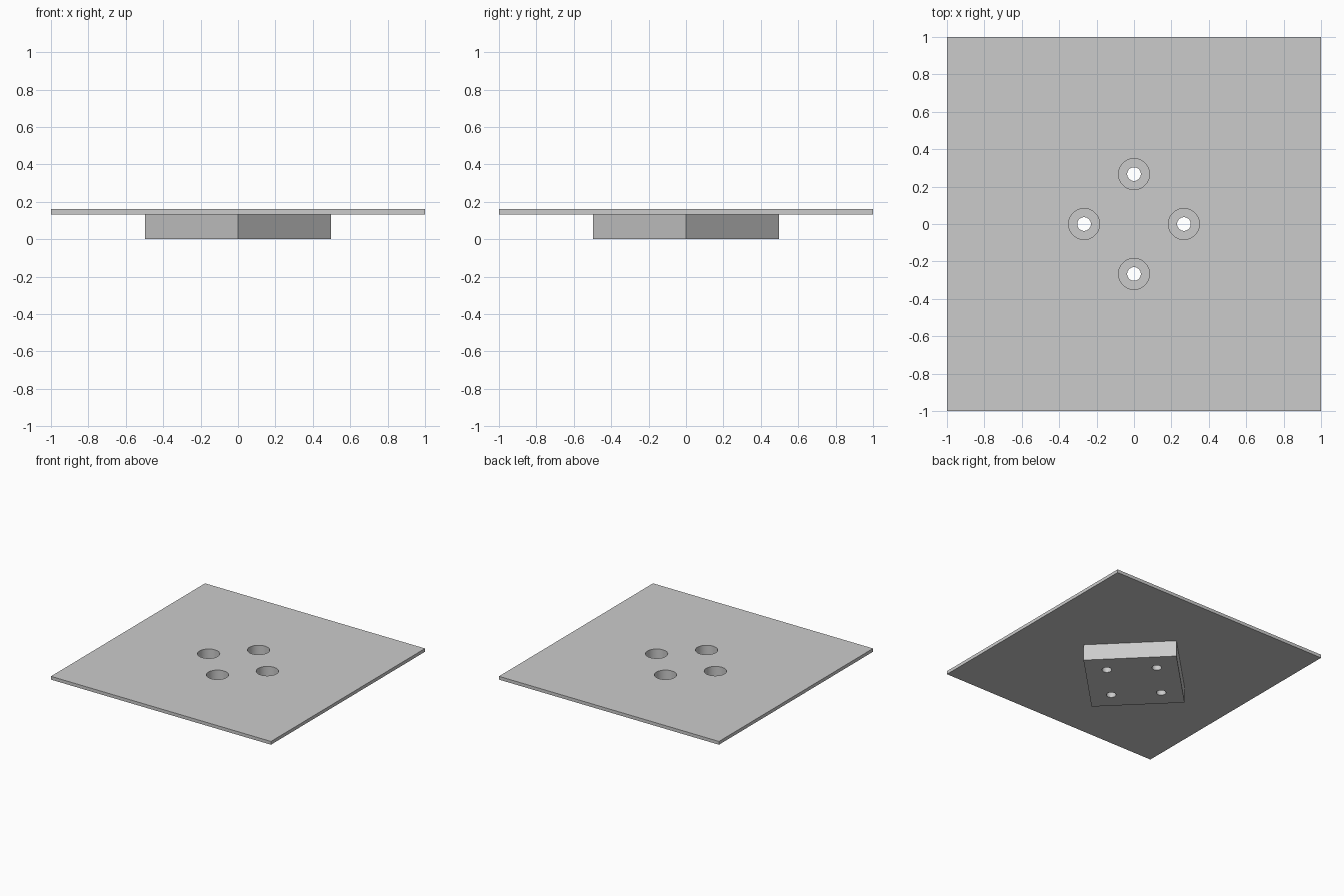
import bpy
from math import radians, cos, sin

if "Cube" in bpy.data.objects:
    bpy.data.objects.remove(bpy.data.objects["Cube"], do_unlink=True)

# Main dimensions
HEIGHT = 0.16
BLOCK_TOP = 0.133
BLOCK_HALF_DIAGONAL = 0.497
BORE_FLOOR = 0.053
BORE_RADIUS, HOLE_RADIUS = 0.083, 0.0365
BOLT_CIRCLE = 0.267

grey = bpy.data.materials.new("plain grey")
grey.use_nodes = True
colour = (0.6, 0.6, 0.6, 1)
grey.diffuse_color = colour
grey.node_tree.nodes["Principled BSDF"].inputs["Base Color"].default_value = colour


def box(name, side, bottom, top, turn=0):
    bpy.ops.mesh.primitive_cube_add(size=1, location=(0, 0, (bottom + top) / 2))
    part = bpy.context.object
    part.name = name
    part.scale = (side, side, top - bottom)
    part.rotation_euler.z = radians(turn)
    bpy.ops.object.transform_apply(location=True, rotation=True, scale=True)
    part.data.materials.append(grey)
    return part


def cut_cylinder(part, x, y, radius, bottom, top):
    bpy.ops.mesh.primitive_cylinder_add(
        vertices=48, radius=radius, depth=top - bottom,
        location=(x, y, (bottom + top) / 2))
    cutter = bpy.context.object
    cutter.hide_render = True
    cutter.data.materials.append(grey)
    bpy.context.view_layer.objects.active = part
    cut = part.modifiers.new("bore", 'BOOLEAN')
    cut.operation = 'DIFFERENCE'
    cut.solver = 'EXACT'
    cut.object = cutter
    bpy.ops.object.modifier_apply(modifier=cut.name)
    bpy.data.objects.remove(cutter, do_unlink=True)


# Wide thin plate on a block turned to stand on its diagonal
plate = box("top_plate", 2, BLOCK_TOP, HEIGHT)
block = box("mounting_block", BLOCK_HALF_DIAGONAL * 2 ** 0.5, 0, BLOCK_TOP, 45)

# Four counterbored bolt holes through both parts
for i in range(4):
    x = BOLT_CIRCLE * cos(radians(90 * i))
    y = BOLT_CIRCLE * sin(radians(90 * i))
    cut_cylinder(plate, x, y, BORE_RADIUS, 0, 1)
    cut_cylinder(block, x, y, BORE_RADIUS, BORE_FLOOR, 1)
    cut_cylinder(block, x, y, HOLE_RADIUS, -1, 1)

# Smooth bore walls with sharp rims
for part in (plate, block):
    bpy.ops.object.select_all(action='DESELECT')
    part.select_set(True)
    bpy.context.view_layer.objects.active = part
    bpy.ops.object.shade_smooth_by_angle(angle=radians(30))
